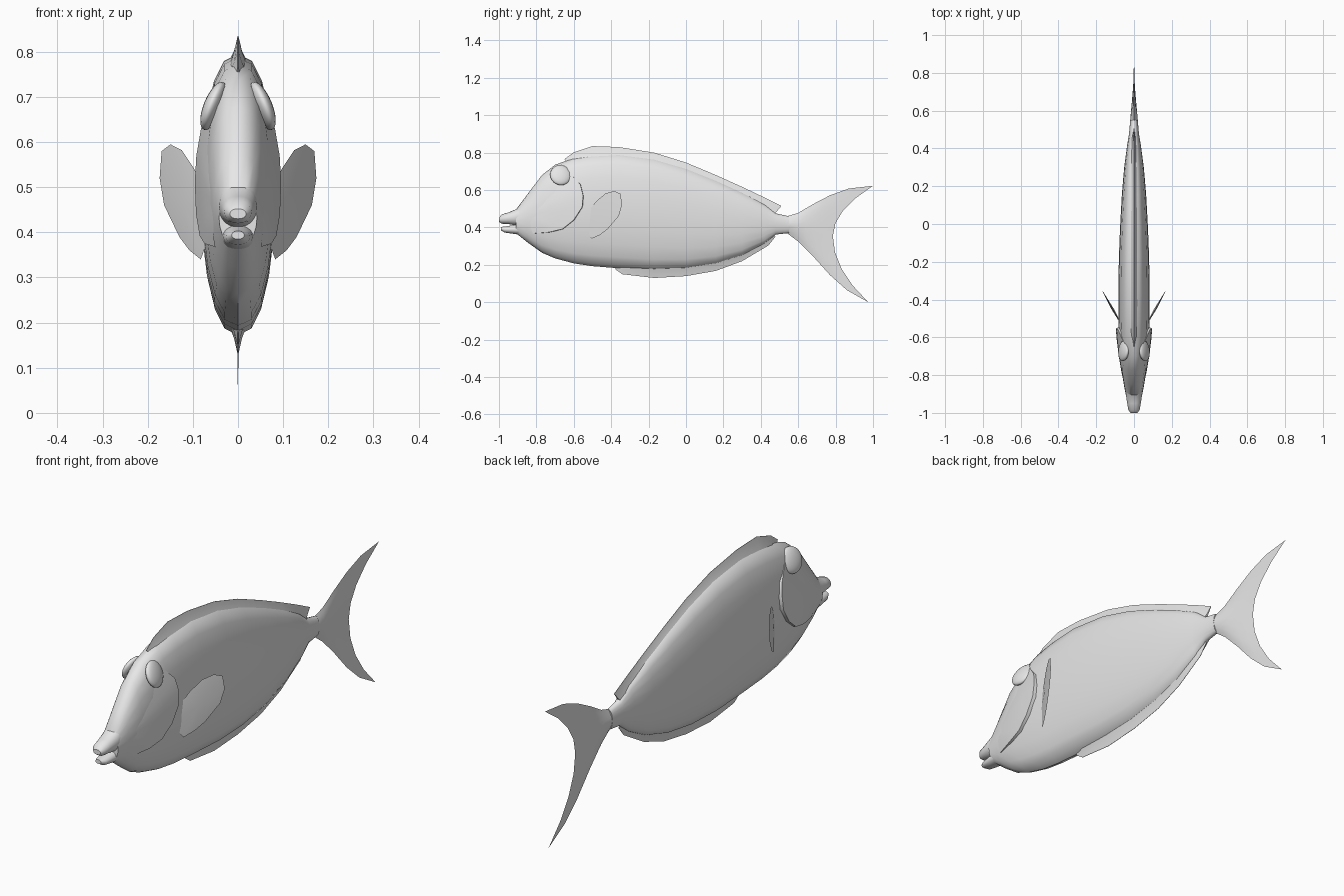
import bpy, math

if "Cube" in bpy.data.objects:
    bpy.data.objects.remove(bpy.data.objects["Cube"])

grey = bpy.data.materials.new("fish_grey")
grey.diffuse_color = (0.8, 0.8, 0.8, 1)
grey.use_nodes = True
grey.node_tree.nodes["Principled BSDF"].inputs["Base Color"].default_value = grey.diffuse_color


def build(name, verts, faces, angle=40):
    me = bpy.data.meshes.new(name)
    me.from_pydata(verts, [], faces)
    me.materials.append(grey)
    ob = bpy.data.objects.new(name, me)
    bpy.context.collection.objects.link(ob)
    finish(ob, angle)
    return ob


def finish(ob, angle=40):
    # weld seams, fix normals, smooth by angle
    bpy.ops.object.select_all(action='DESELECT')
    ob.select_set(True)
    bpy.context.view_layer.objects.active = ob
    bpy.ops.object.mode_set(mode='EDIT')
    bpy.ops.mesh.select_all(action='SELECT')
    bpy.ops.mesh.remove_doubles(threshold=0.0003)
    bpy.ops.mesh.normals_make_consistent(inside=False)
    bpy.ops.object.mode_set(mode='OBJECT')
    bpy.ops.object.shade_smooth_by_angle(angle=math.radians(angle))


def bridge(rings, caps=True, closed=True):
    n = len(rings[0])
    faces = []
    for i in range(len(rings) - 1):
        for j in range(n if closed else n - 1):
            k = (j + 1) % n
            faces.append((i * n + j, i * n + k, (i + 1) * n + k, (i + 1) * n + j))
    if caps:
        faces += [tuple(range(n)), tuple(range((len(rings) - 1) * n, len(rings) * n))]
    return [v for r in rings for v in r], faces


POWER = 0.85


def loft(name, stations, n=20):
    # oval sections from (y, top, bottom, half width)
    rings = []
    for y, top, bot, w in stations:
        ring = []
        for j in range(n):
            a = 2 * math.pi * j / n
            s = math.sin(a)
            x = math.copysign(w * abs(s) ** POWER, s) if abs(s) > 1e-6 else 0
            ring.append((x, y, (top + bot) / 2 + (top - bot) / 2 * math.cos(a)))
        rings.append(ring)
    return build(name, *bridge(rings))


# Body from mouth corner to tail root
BODY = [(-.91, .495, .37, .042), (-.85, .575, .322, .054), (-.77, .68, .265, .066),
        (-.70, .735, .235, .074), (-.60, .772, .208, .080), (-.50, .787, .193, .082),
        (-.36, .795, .182, .083), (-.17, .77, .172, .080), (0, .72, .178, .073),
        (.16, .655, .203, .064), (.30, .59, .248, .052), (.42, .525, .312, .036),
        (.48, .475, .362, .026), (.55, .46, .37, .02)]
loft("body", BODY)
# Lips
loft("upper_lip", [(-1, .452, .43, .018), (-.985, .47, .42, .03), (-.95, .48, .418, .036),
                   (-.91, .497, .412, .042), (-.88, .52, .41, .042)])
loft("lower_lip", [(-.99, .403, .385, .014), (-.97, .405, .373, .026),
                   (-.93, .411, .367, .032), (-.88, .42, .36, .036)])


def body_x(y, z):
    # half width of the body at a side position
    for a, b in zip(BODY, BODY[1:]):
        if a[0] <= y <= b[0]:
            t = (y - a[0]) / (b[0] - a[0])
            top, bot, w = (a[i] + (b[i] - a[i]) * t for i in (1, 2, 3))
            u = (z - (top + bot) / 2) / ((top - bot) / 2)
            return w * max(0, 1 - u * u) ** (POWER / 2)
    return 0


# Gill covers: cheek plates lifted off the body at their rear edge
EDGE = [(-.62, .69, 0), (-.565, .63, .010), (-.55, .57, .014), (-.555, .51, .015),
        (-.60, .44, .014), (-.66, .392, .013), (-.73, .375, .010), (-.82, .368, .002)]
for side, tag in ((1, "right"), (-1, "left")):
    rows = []
    for y, z, lift in EDGE:
        row = []
        for t in (.1, .4, .7, 1):
            py, pz = -.85 + (y + .85) * t, .47 + (z - .47) * t
            row.append((side * (body_x(py, pz) - .003 + (lift + .003) * t), py, pz))
        row.append((side * (body_x(y, z) - .012), y + .004, z - .002))
        rows.append(row)
    build("gill_cover_" + tag, *bridge(rows, caps=False, closed=False))

    # Eye
    bpy.ops.mesh.primitive_uv_sphere_add(segments=20, ring_count=12, radius=1,
                                         location=(side * .054, -.67, .68),
                                         rotation=(0, side * math.radians(-22), side * math.radians(8)))
    eye = bpy.context.object
    eye.name = "eye_" + tag
    eye.scale = (.021, .057, .057)
    eye.data.materials.append(grey)
    finish(eye)

    # Pectoral fin: thin lens sweeping out and back
    rim = [(-.505, .34), (-.555, .42), (-.53, .475), (-.48, .54), (-.43, .582), (-.385, .595),
           (-.35, .58), (-.342, .52), (-.36, .46), (-.42, .39), (-.46, .36)]
    n = len(rim)

    def fin_x(y):
        return .074 + (y + .52) * .56

    verts = [(side * fin_x(y), y, z) for y, z in rim]
    verts += [(side * (fin_x(-.45) + d), -.45, .47) for d in (.007, -.007)]
    faces = [(j, (j + 1) % n, n + k) for j in range(n) for k in (0, 1)]
    build("pectoral_fin_" + tag, verts, faces, 25)


def ridge_fin(name, stations, w):
    # thin concave wedge from (y, tip height, y of base, base height)
    rings = []
    for i, (y, tip, yb, base) in enumerate(stations):
        ww = w * (.35 if i in (0, len(stations) - 1) else 1)
        ym, zm = yb + (y - yb) * .5, base + (tip - base) * .5
        rings.append([(-ww, yb, base), (-ww * .4, ym, zm), (-.0008, y, tip),
                      (.0008, y, tip), (ww * .4, ym, zm), (ww, yb, base)])
    build(name, *bridge(rings), 50)


ridge_fin("dorsal_fin", [(-.65, .765, -.63, .74), (-.60, .802, -.59, .75), (-.5, .835, -.5, .765),
                         (-.36, .83, -.36, .775), (-.17, .80, -.17, .75), (0, .747, 0, .70),
                         (.16, .68, .16, .635), (.3, .617, .3, .565), (.42, .56, .40, .505),
                         (.51, .515, .47, .468)], .022)
ridge_fin("anal_fin", [(-.38, .178, -.36, .21), (-.34, .15, -.33, .21), (-.17, .13, -.17, .20),
                       (0, .14, 0, .205), (.16, .168, .16, .23), (.3, .22, .3, .278),
                       (.44, .303, .42, .34), (.478, .35, .46, .375)], .022)

# Tail fin: forked blade fanning out from the tail root
UPPER = [(.54, .46), (.60, .478), (.68, .525), (.77, .572), (.87, .608), (1, .623)]
MIDDLE = [(.54, .415), (.59, .41), (.64, .40), (.69, .385), (.74, .37), (.785, .355)]
LOWER = [(.54, .37), (.60, .325), (.68, .245), (.77, .145), (.86, .065), (.975, 0)]
rings = []
for i, (up, mid, low) in enumerate(zip(UPPER, MIDDLE, LOWER)):
    half = []
    thick = .021 * (1 - i / 5) ** 1.1
    for j in range(-4, 5):
        t = abs(j) / 4
        e = up if j > 0 else low
        half.append((thick * (1 - t ** 1.5), mid[0] + (e[0] - mid[0]) * t * t,
                     mid[1] + (e[1] - mid[1]) * t))
    rings.append(half + [(-x, y, z) for x, y, z in half[-2:0:-1]])
build("tail_fin", *bridge(rings, caps=False), 60)
